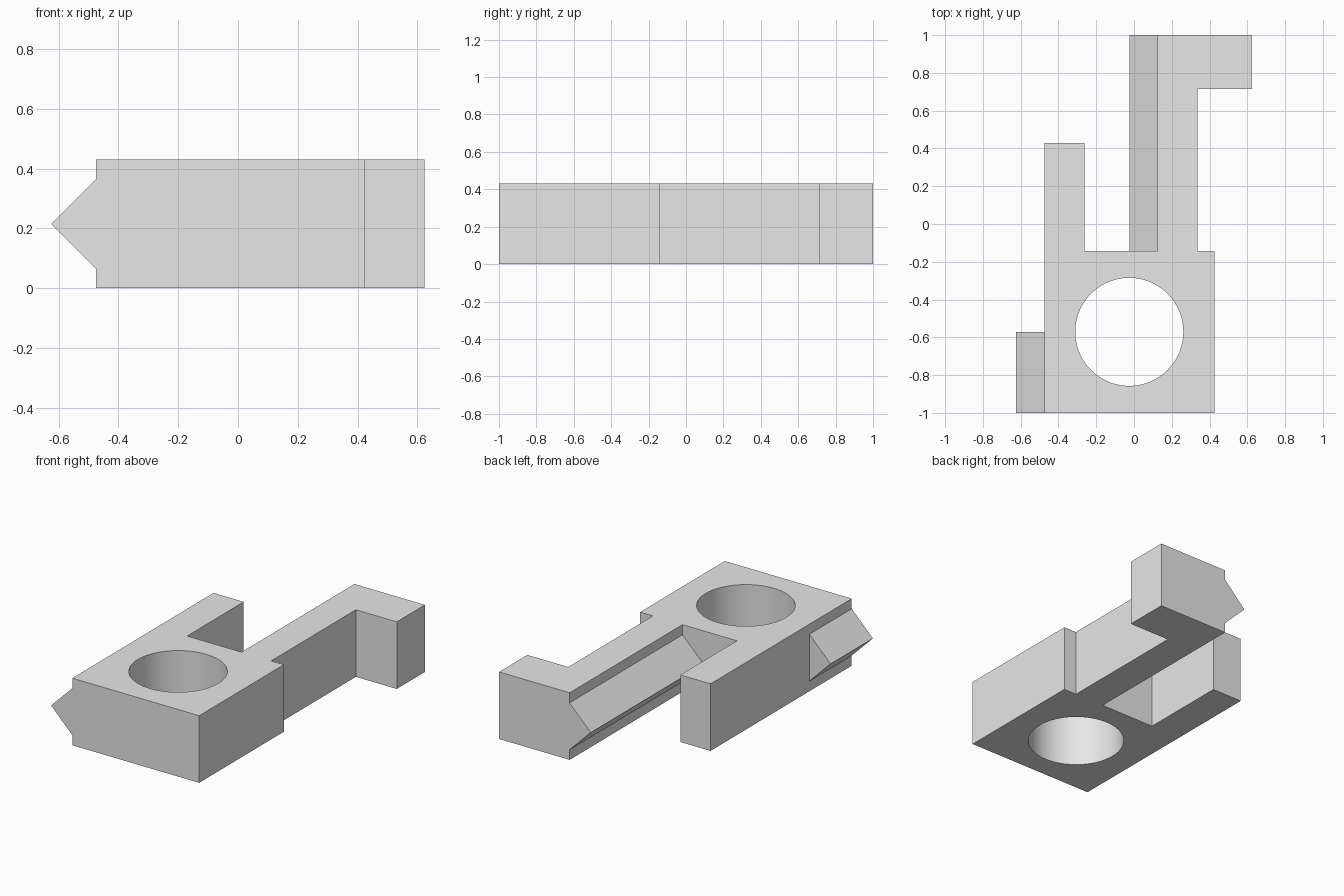
import bpy
import bmesh
import math
from mathutils import Vector

cube = bpy.data.objects.get("Cube")
if cube:
    bpy.data.objects.remove(cube, do_unlink=True)

HEIGHT = 0.43
MID = HEIGHT / 2
RIDGE = 0.15          # how far a ridge sticks out, and half its height

grey = bpy.data.materials.new("light_grey")
grey.use_nodes = True
grey.diffuse_color = (0.8, 0.8, 0.8, 1)
grey.node_tree.nodes["Principled BSDF"].inputs["Base Color"].default_value = (0.8, 0.8, 0.8, 1)


def prism(name, points, direction):
    """Closed solid: a flat outline pushed along a direction."""
    bm = bmesh.new()
    face = bm.faces.new([bm.verts.new(p) for p in points])
    pushed = bmesh.ops.extrude_face_region(bm, geom=[face], use_keep_orig=True)
    moved = [v for v in pushed["geom"] if isinstance(v, bmesh.types.BMVert)]
    bmesh.ops.translate(bm, verts=moved, vec=Vector(direction))
    bmesh.ops.recalc_face_normals(bm, faces=bm.faces)
    mesh = bpy.data.meshes.new(name)
    bm.to_mesh(mesh)
    bm.free()
    mesh.materials.append(grey)
    obj = bpy.data.objects.new(name, mesh)
    bpy.context.collection.objects.link(obj)
    return obj


def ridge(name, x, y_front, y_back):
    """V-shaped rail pointing to -x from the wall at x."""
    section = [(x, y_front, MID - RIDGE), (x - RIDGE, y_front, MID), (x, y_front, MID + RIDGE)]
    return prism(name, section, (0, y_back - y_front, 0))


# Block with the short arm on its right and the hooked long arm on its left
outline = [(-0.475, -1), (0.425, -1), (0.425, -0.143), (0.335, -0.143),
           (0.335, 0.715), (0.625, 0.715), (0.625, 1), (0.125, 1),
           (0.125, -0.143), (-0.261, -0.143), (-0.261, 0.43), (-0.475, 0.43)]
body = prism("body_with_arms", [(x, y, 0) for x, y in outline], (0, 0, HEIGHT))

# Round through hole
bpy.ops.mesh.primitive_cylinder_add(vertices=96, radius=0.286, depth=1,
                                    location=(-0.025, -0.571, MID))
cutter = bpy.context.object
cutter.name = "hole_cutter"
cutter.hide_render = True
cutter.data.materials.append(grey)
cut = body.modifiers.new("hole", "BOOLEAN")
cut.operation = "DIFFERENCE"
cut.solver = "EXACT"
cut.object = cutter
bpy.ops.object.select_all(action="DESELECT")
body.select_set(True)
bpy.context.view_layer.objects.active = body
bpy.ops.object.modifier_apply(modifier=cut.name)
bpy.data.objects.remove(cutter, do_unlink=True)
bpy.ops.object.shade_smooth_by_angle(angle=math.radians(30))

# Rails on the outer wall of the block and along the long arm
ridge("block_ridge", -0.475, -1, -0.571)
ridge("long_arm_ridge", 0.125, -0.143, 1)
